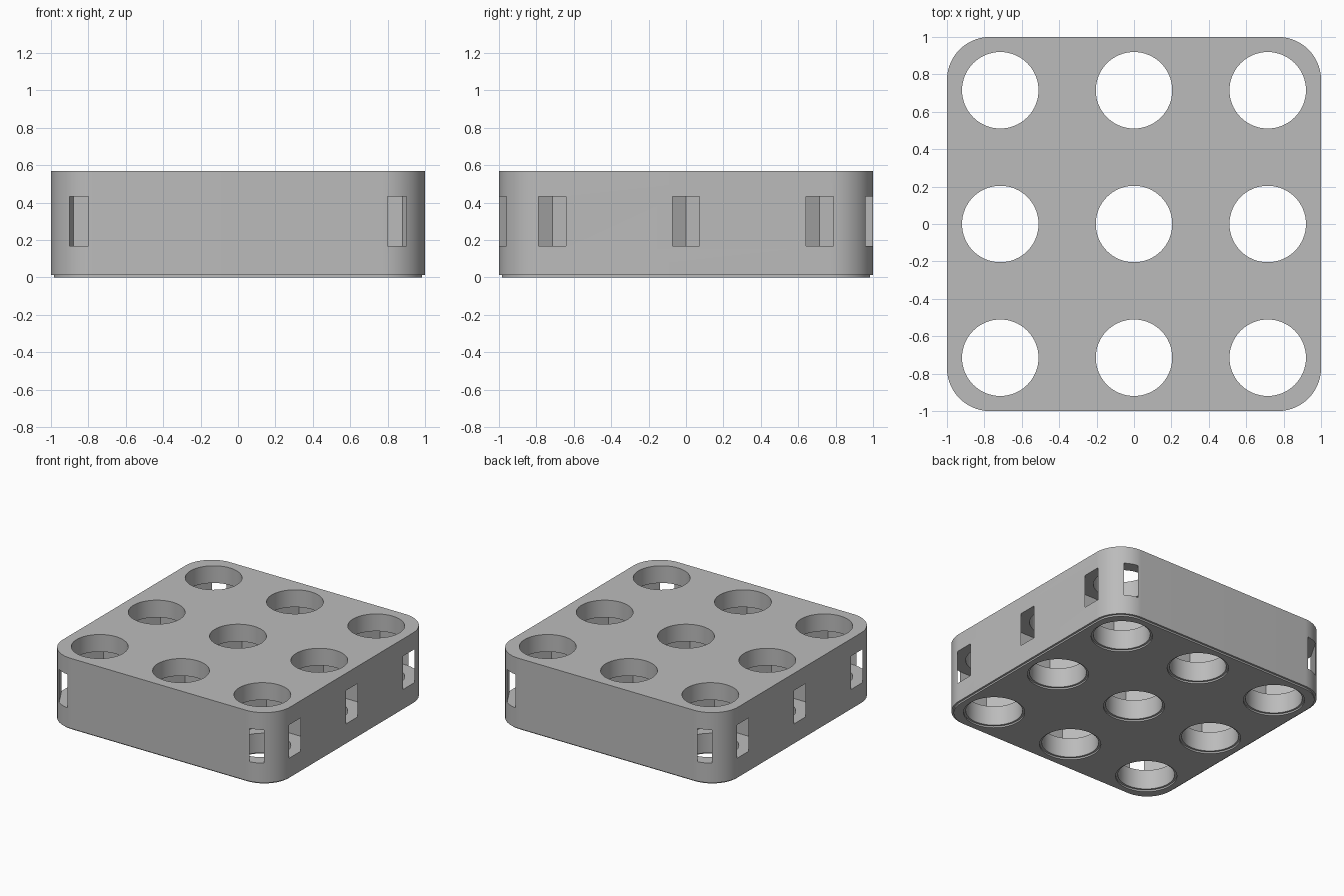
import bpy, bmesh, math

cube = bpy.data.objects.get("Cube")
if cube:
    bpy.data.objects.remove(cube, do_unlink=True)

PITCH, HEIGHT, LIP, STEP = 0.715, 0.57, 0.0125, 0.016
HOLE_R, HEX_R = 0.2045, 0.3267
GRID = [(i * PITCH, j * PITCH) for i in (-1, 0, 1) for j in (-1, 0, 1)]

grey = bpy.data.materials.new("plain grey")
grey.use_nodes = True
colour = (0.5, 0.5, 0.5, 1)
grey.diffuse_color = colour
grey.node_tree.nodes["Principled BSDF"].inputs["Base Color"].default_value = colour


def rounded_square(half, radius, steps=24):
    """Outline of a square with rounded corners, anticlockwise."""
    c = half - radius
    points = []
    for q, (sx, sy) in enumerate([(1, 1), (-1, 1), (-1, -1), (1, -1)]):
        for k in range(steps + 1):
            a = math.pi / 2 * (q + k / steps)
            points.append((sx * c + radius * math.cos(a), sy * c + radius * math.sin(a)))
    return points


def circle(cx, cy, r, n):
    return [(cx + r * math.cos(math.tau * k / n), cy + r * math.sin(math.tau * k / n))
            for k in range(n)]


def loft(bm, layers):
    """Closed solid through a stack of (outline, z) layers."""
    rings = [[bm.verts.new((x, y, z)) for x, y in pts] for pts, z in layers]
    n = len(rings[0])
    for low, high in zip(rings, rings[1:]):
        for k in range(n):
            m = (k + 1) % n
            bm.faces.new((low[k], low[m], high[m], high[k]))
    bm.faces.new(rings[0][::-1])
    bm.faces.new(rings[-1])


def make_object(name, stacks):
    bm = bmesh.new()
    for layers in stacks:
        loft(bm, layers)
    mesh = bpy.data.meshes.new(name)
    bm.to_mesh(mesh)
    bm.free()
    mesh.materials.append(grey)
    ob = bpy.data.objects.new(name, mesh)
    bpy.context.collection.objects.link(ob)
    return ob


# Block with a small inset foot
foot, wall = rounded_square(1 - STEP, 0.23 - STEP), rounded_square(1, 0.23)
block = make_object("block", [[(foot, 0), (foot, LIP), (wall, LIP), (wall, HEIGHT)]])

# Round through holes, slightly wider at the foot
holes = []
for x, y in GRID:
    wide, bore = circle(x, y, HOLE_R + STEP, 64), circle(x, y, HOLE_R, 64)
    holes.append([(wide, -0.1), (wide, LIP), (bore, LIP), (bore, HEIGHT + 0.1)])

# Six-sided pockets inside, whose corners break through the walls
pockets = [[(circle(x, y, HEX_R, 6), 0.168), (circle(x, y, HEX_R, 6), 0.433)] for x, y in GRID]

cutters = [make_object("hole_cutter", holes), make_object("pocket_cutter", pockets)]
bpy.context.view_layer.objects.active = block
for cutter in cutters:
    cutter.hide_render = True
    mod = block.modifiers.new(cutter.name, "BOOLEAN")
    mod.operation, mod.solver, mod.object = "DIFFERENCE", "EXACT", cutter
    bpy.ops.object.modifier_apply(modifier=mod.name)
for cutter in cutters:
    bpy.data.objects.remove(cutter, do_unlink=True)

# Smooth curves, sharp edges
bpy.ops.object.select_all(action="DESELECT")
block.select_set(True)
bpy.ops.object.shade_smooth_by_angle(angle=math.radians(25))
